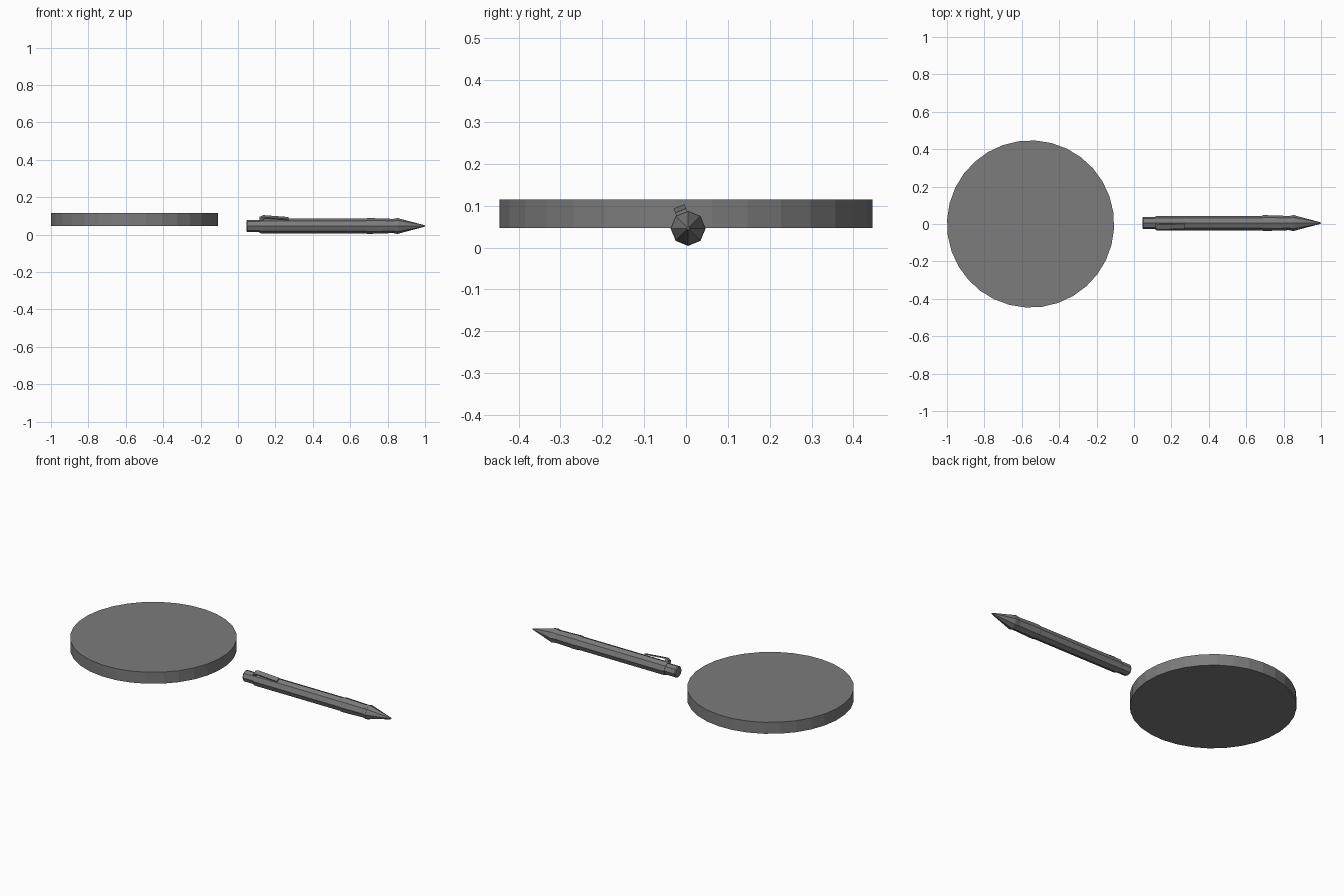
import bpy, bmesh, math
from mathutils import Matrix

cube = bpy.data.objects.get("Cube")
if cube:
    bpy.data.objects.remove(cube)

grey = bpy.data.materials.new("mid grey")
grey.use_nodes = True
colour = (0.2, 0.2, 0.2, 1)
grey.diffuse_color = colour
grey.node_tree.nodes["Principled BSDF"].inputs["Base Color"].default_value = colour

AXIS_Y, AXIS_Z = 0.005, 0.046


def finish(name, bm):
    bmesh.ops.recalc_face_normals(bm, faces=bm.faces[:])
    mesh = bpy.data.meshes.new(name)
    bm.to_mesh(mesh)
    bm.free()
    mesh.materials.append(grey)
    obj = bpy.data.objects.new(name, mesh)
    bpy.context.collection.objects.link(obj)
    return obj


def turned(name, profile, sides=8):
    """Capped faceted solid around the pen axis from (x, radius) pairs."""
    bm = bmesh.new()
    rings = []
    for x, r in profile:
        angles = [2 * math.pi * i / sides for i in range(sides)]
        rings.append([bm.verts.new((x, r * math.sin(a), r * math.cos(a))) for a in angles])
    for a, b in zip(rings, rings[1:]):
        for i in range(sides):
            j = (i + 1) % sides
            bm.faces.new((a[i], a[j], b[j], b[i]))
    bm.faces.new(rings[0])
    bm.faces.new(rings[-1])
    obj = finish(name, bm)
    obj.location = (0, AXIS_Y, AXIS_Z)
    return obj


# Round flat disc
bm = bmesh.new()
bmesh.ops.create_cone(bm, cap_ends=True, segments=32, radius1=0.447, radius2=0.447,
                      depth=0.068, matrix=Matrix.Rotation(math.radians(8), 4, "Z"))
finish("disc", bm).location = (-0.553, 0, 0.081)

# Pen: push button, barrel, grip and point
turned("push_button", [(0.045, 0.028), (0.05, 0.033), (0.12, 0.033)])
turned("barrel", [(0.115, 0.036), (0.12, 0.039), (0.69, 0.039)])
turned("grip", [(0.685, 0.039), (0.69, 0.042), (0.71, 0.042), (0.83, 0.038),
                (0.85, 0.042), (0.858, 0.042)])
turned("point", [(0.858, 0.041), (0.99, 0.006), (1.0, 0.003)])

# Pocket clip: a bent strip, raised off the barrel and leaning onto one facet
strip = [(0.115, 0.03), (0.115, 0.047), (0.135, 0.057), (0.27, 0.046),
         (0.27, 0.038), (0.255, 0.041), (0.14, 0.05), (0.13, 0.03)]
bm = bmesh.new()
face = bm.faces.new([bm.verts.new((x, -0.014, z)) for x, z in strip])
side = bmesh.ops.extrude_face_region(bm, geom=[face])["geom"]
bmesh.ops.translate(bm, vec=(0, 0.028, 0),
                    verts=[v for v in side if isinstance(v, bmesh.types.BMVert)])
clip = finish("pocket_clip", bm)
clip.location = (0, AXIS_Y, AXIS_Z)
clip.rotation_euler.x = math.radians(22.5)
